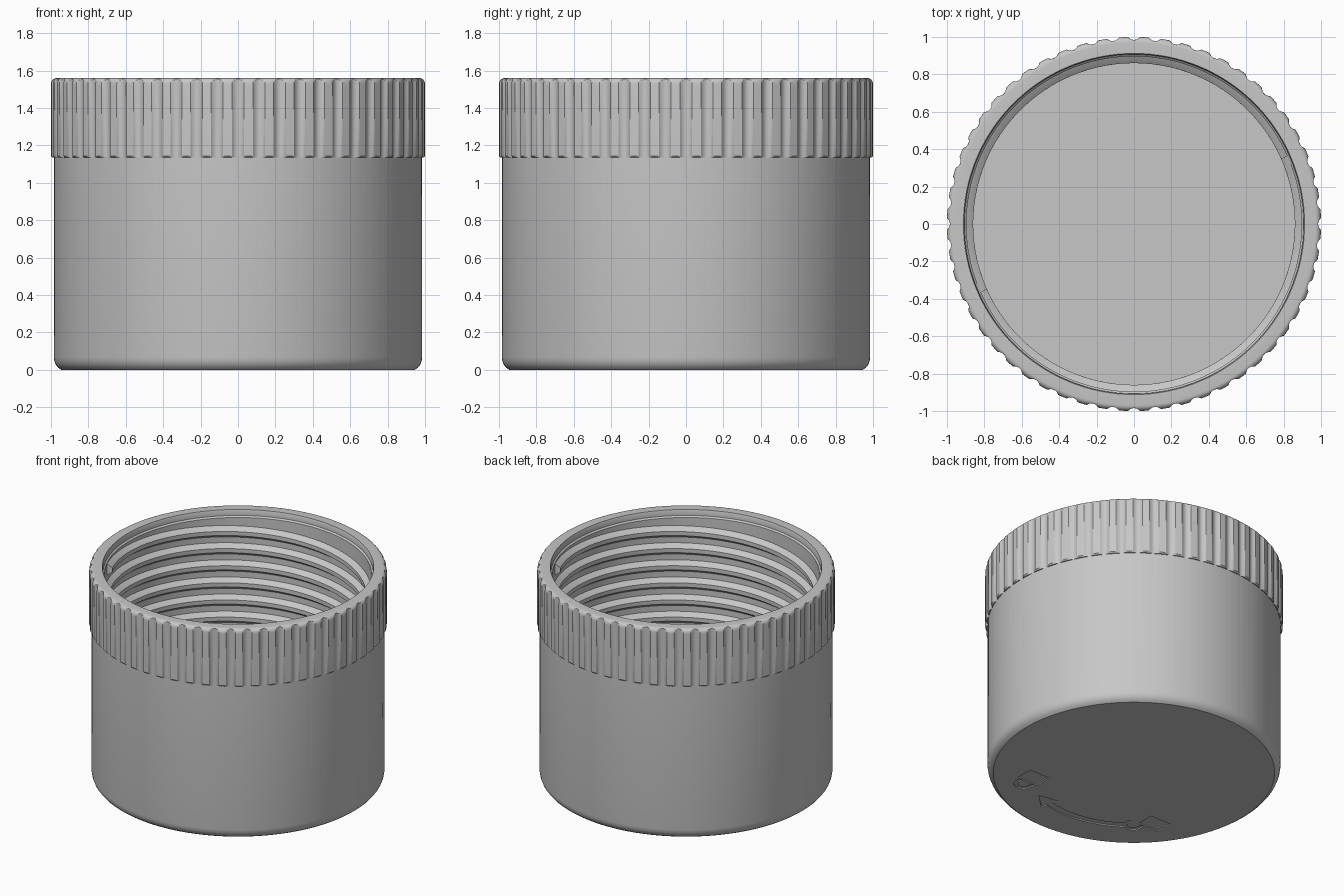
import bpy, bmesh
from math import sin, cos, pi, radians, tau

cube = bpy.data.objects.get("Cube")
if cube:
    bpy.data.objects.remove(cube)

grey = bpy.data.materials.new("plain_grey")
grey.use_nodes = True
grey.diffuse_color = (0.57, 0.57, 0.57, 1)
grey.node_tree.nodes["Principled BSDF"].inputs["Base Color"].default_value = (0.57, 0.57, 0.57, 1)


def make_object(name, verts, faces):
    mesh = bpy.data.meshes.new(name)
    mesh.from_pydata(verts, [], faces)
    bm = bmesh.new()
    bm.from_mesh(mesh)
    bmesh.ops.recalc_face_normals(bm, faces=bm.faces)
    bm.to_mesh(mesh)
    bm.free()
    mesh.materials.append(grey)
    obj = bpy.data.objects.new(name, mesh)
    bpy.context.collection.objects.link(obj)
    return obj


def activate(obj):
    bpy.ops.object.select_all(action='DESELECT')
    obj.select_set(True)
    bpy.context.view_layer.objects.active = obj


def smooth(obj):
    activate(obj)
    bpy.ops.object.shade_smooth_by_angle(angle=radians(30))


def bridge(rings, count, closed):
    """Quads between successive rings of equal vertex count."""
    faces = []
    for i in range(rings - 1):
        for j in range(count if closed else count - 1):
            k = (j + 1) % count
            faces.append((i * count + j, i * count + k,
                          (i + 1) * count + k, (i + 1) * count + j))
    return faces


# Cup: revolved section, with grooves scooped out of the collar
FLUTES = 56
HALF_GROOVE = 0.29
GROOVE_DEPTH = 0.016
steps = (-0.5, -HALF_GROOVE, -0.2, -0.1, 0, 0.1, 0.2, HALF_GROOVE)
columns = [(tau * (n + t) / FLUTES, t) for n in range(FLUTES) for t in steps]

outer = [(0.945, 0), (0.962, 0.012), (0.975, 0.029), (0.982, 0.047), (0.985, 0.068), (0.985, 1.135)]
collar = [(0.992, 1.135), (1, 1.143), (1, 1.525)]
collar += [(0.97 + 0.03 * cos(a), 1.53 + 0.03 * sin(a)) for a in [i * pi / 12 for i in range(1, 7)]]
inner = [(0.912, 1.56), (0.907, 1.545), (0.907, 1.518), (0.896, 1.508), (0.896, 0.08)]
profile = outer + collar + inner


def groove_radius(t):
    return 1 - GROOVE_DEPTH * max(0, 1 - (t / HALF_GROOVE) ** 2)


verts = []
for r, z in profile:
    for angle, t in columns:
        radius = min(r, groove_radius(t)) if z > 1.13 else r
        verts.append((radius * cos(angle), radius * sin(angle), z))
n = len(columns)
faces = bridge(len(profile), n, True)
faces.append(tuple(range(n)))
faces.append(tuple(range(len(verts) - n, len(verts))))
cup = make_object("cup_body", verts, faces)


# Engraved marks on the underside
def engrave(name, outline):
    m = len(outline)
    pts = [(x, y, z) for z in (-0.02, 0.008) for x, y in outline]
    cutter = make_object(name, pts, bridge(2, m, True) + [tuple(range(m)), tuple(range(m, 2 * m))])
    cutter.hide_render = True
    activate(cup)
    mod = cup.modifiers.new(name, 'BOOLEAN')
    mod.operation = 'DIFFERENCE'
    mod.solver = 'EXACT'
    mod.object = cutter
    bpy.ops.object.modifier_apply(modifier=mod.name)
    bpy.data.objects.remove(cutter)


def arc(radius, start, end, count, cx=0, cy=0):
    angles = [radians(start + (end - start) * i / count) for i in range(count + 1)]
    return [(cx + radius * cos(a), cy + radius * sin(a)) for a in angles]


def polar(radius, degrees):
    return radius * cos(radians(degrees)), radius * sin(radians(degrees))


# Curved arrow between the two padlocks
engrave("arrow_mark", arc(0.685, -125, -77, 16) + [polar(0.64, -77), polar(0.71, -66), polar(0.78, -77)]
        + arc(0.735, -77, -125, 16))

# Closed and open padlocks
for name, x, y, shift in (("closed_lock", 0.47, -0.49, 0), ("open_lock", -0.55, -0.44, 0.1)):
    engrave(name + "_body", [(x - 0.085, y - 0.065), (x + 0.085, y - 0.065),
                             (x + 0.085, y + 0.065), (x - 0.085, y + 0.065)])
    sx, top = x + shift, y - 0.075
    engrave(name + "_shackle", [(sx - 0.065, top)] + arc(0.065, 180, 360, 12, sx, top - 0.03)
            + [(sx + 0.065, top), (sx + 0.04, top)] + arc(0.04, 360, 180, 12, sx, top - 0.03)
            + [(sx - 0.04, top)])
smooth(cup)

# Two-start internal screw thread
LEAD = 0.254
TOP_Z, LOW_Z = 1.46, 0.15
section = [(0.91, 0.048), (0.896, 0.042), (0.86, 0.015), (0.86, -0.015), (0.896, -0.042), (0.91, -0.048)]
for name, start in (("thread_a", 24), ("thread_b", 204)):
    turns = (TOP_Z - LOW_Z) / LEAD
    count = int(turns * 120)
    verts = []
    for i in range(count + 1):
        f = i / count
        angle = radians(start) - tau * turns * f
        z = TOP_Z + (LOW_Z - TOP_Z) * f
        verts += [(r * cos(angle), r * sin(angle), z + dz) for r, dz in section]
    m = len(section)
    faces = bridge(count + 1, m, True)
    faces += [tuple(range(m)), tuple(range(len(verts) - m, len(verts)))]
    smooth(make_object(name, verts, faces))
